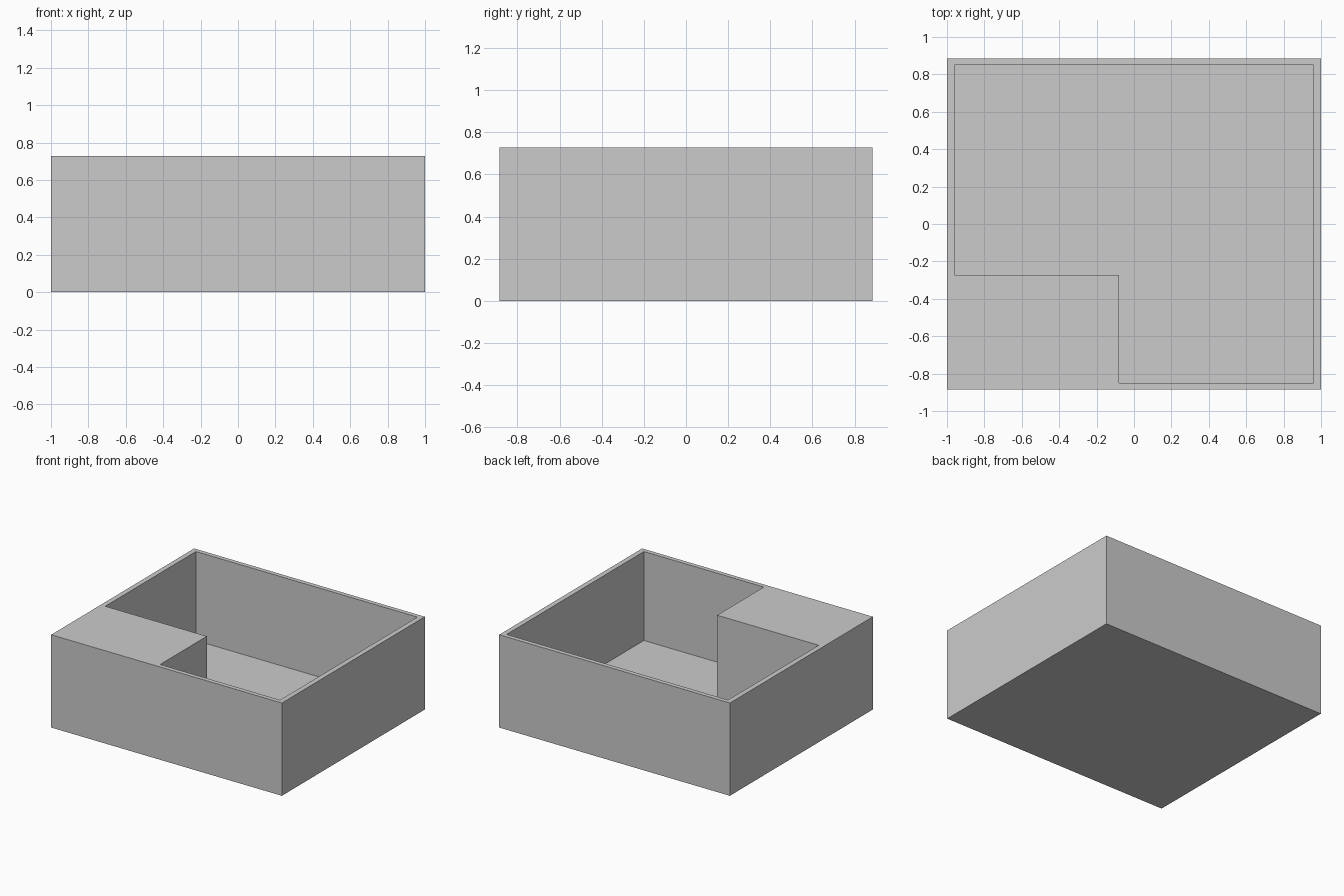
import bpy, bmesh

if "Cube" in bpy.data.objects:
    bpy.data.objects.remove(bpy.data.objects["Cube"])

W, D, H = 1.0, 0.885, 0.727      # half width, half depth, height
IX, IY, FLOOR = 0.96, 0.85, 0.03  # inner half sizes, floor level
BX, BY = -0.08, -0.272            # inner corner of the solid block


def prism(name, outline, z0, z1):
    """Extrude a counter-clockwise outline from z0 to z1."""
    bm = bmesh.new()
    face = bm.faces.new([bm.verts.new((x, y, z0)) for x, y in outline])
    top = bmesh.ops.extrude_face_region(bm, geom=[face])["geom"]
    verts = [g for g in top if isinstance(g, bmesh.types.BMVert)]
    bmesh.ops.translate(bm, verts=verts, vec=(0, 0, z1 - z0))
    bmesh.ops.recalc_face_normals(bm, faces=bm.faces)
    mesh = bpy.data.meshes.new(name)
    bm.to_mesh(mesh)
    bm.free()
    obj = bpy.data.objects.new(name, mesh)
    bpy.context.collection.objects.link(obj)
    return obj


# Outer box
tray = prism("tray", [(-W, -D), (W, -D), (W, D), (-W, D)], 0, H)

# L-shaped pocket, leaving a solid block in the front left corner
pocket = prism("pocket_cutter", [(BX, -IY), (IX, -IY), (IX, IY),
                                 (-IX, IY), (-IX, BY), (BX, BY)], FLOOR, H + 0.2)
pocket.hide_render = True
pocket.hide_viewport = True

cut = tray.modifiers.new("pocket", 'BOOLEAN')
cut.operation = 'DIFFERENCE'
cut.solver = 'EXACT'
cut.object = pocket
